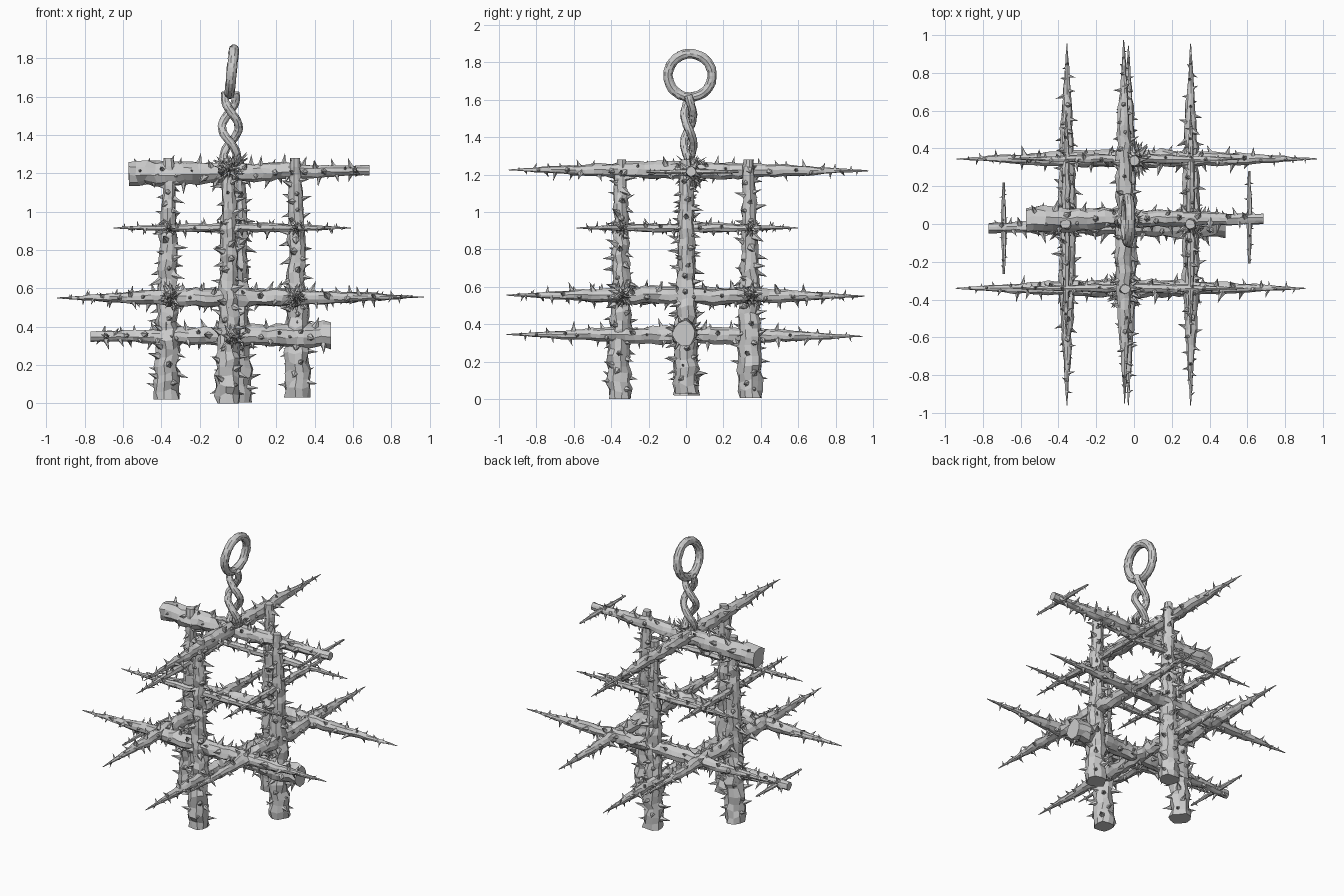
import bpy, bmesh, math, random
from mathutils import Vector

if "Cube" in bpy.data.objects:
    bpy.data.objects.remove(bpy.data.objects["Cube"])

random.seed(7)


def finish(name, bm):
    bmesh.ops.recalc_face_normals(bm, faces=bm.faces)
    me = bpy.data.meshes.new(name)
    bm.to_mesh(me)
    bm.free()
    ob = bpy.data.objects.new(name, me)
    bpy.context.collection.objects.link(ob)
    return ob


def frame(d):
    u = d.orthogonal().normalized()
    return u, d.cross(u)


def skin(bm, rings, closed=False):
    # bridge a list of vertex rings, capping the ends
    n = len(rings[0])
    pairs = list(zip(rings, rings[1:]))
    if closed:
        pairs.append((rings[-1], rings[0]))
    else:
        bm.faces.new(rings[0][::-1])
        bm.faces.new(rings[-1])
    for a, b in pairs:
        for i in range(n):
            bm.faces.new((a[i], a[(i + 1) % n], b[(i + 1) % n], b[i]))


def lookup(profile, t):
    for (t0, r0), (t1, r1) in zip(profile, profile[1:]):
        if t <= t1:
            return r0 + (r1 - r0) * (t - t0) / (t1 - t0)
    return profile[-1][1]


def thorn(bm, pos, d, size, base):
    # flared base narrowing to a sharp tip
    u, v = frame(d)
    rings = []
    for h, r in ((-0.25, 1.0), (0.3, 0.42)):
        rings.append([bm.verts.new(pos + d * size * h + (u * math.cos(a) + v * math.sin(a)) * base * r)
                      for a in (k * math.tau / 5 for k in range(5))])
    tip = bm.verts.new(pos + d * size)
    skin_a, skin_b = rings
    for i in range(5):
        j = (i + 1) % 5
        bm.faces.new((skin_a[i], skin_a[j], skin_b[j], skin_b[i]))
        bm.faces.new((skin_b[i], skin_b[j], tip))


def branch(name, p0, p1, profile, thorns, size, sides=9):
    # lumpy tapering stick covered with thorns
    bm = bmesh.new()
    p0, p1 = Vector(p0), Vector(p1)
    axis = p1 - p0
    d = axis.normalized()
    u, v = frame(d)
    count = max(8, int(axis.length / 0.045))
    rings = []
    for k in range(count + 1):
        t = k / count
        r = lookup(profile, t)
        end = k in (0, count)
        wob = 0 if end else r * 0.12
        c = p0 + axis * t + u * random.uniform(-wob, wob) + v * random.uniform(-wob, wob)
        ring = []
        for i in range(sides):
            a = math.tau * i / sides
            q = r * random.uniform(0.85, 1.2)
            s = 0 if end else random.uniform(-0.012, 0.012)
            ring.append(bm.verts.new(c + (u * math.cos(a) + v * math.sin(a)) * q + d * s))
        rings.append(ring)
    skin(bm, rings)
    for k in range(thorns):
        t = 0.03 + 0.94 * (k + random.random()) / thorns
        r = lookup(profile, t)
        a = k * 2.4 + random.uniform(-0.5, 0.5)
        out = u * math.cos(a) + v * math.sin(a)
        way = (out + d * random.uniform(-0.45, 0.45)).normalized()
        s = size * random.uniform(0.6, 1.2) * min(1, 0.45 + r / 0.06)
        thorn(bm, p0 + axis * t + out * r * 0.92, way, s, min(s * 0.42, r * 0.6 + 0.005))
    return finish(name, bm)


def tube(name, pts, r, closed=False, sides=10):
    # slightly bumpy tube along a path
    bm = bmesh.new()
    rings = []
    n = len(pts)
    for k, p in enumerate(pts):
        nxt = pts[(k + 1) % n] if closed else pts[min(k + 1, n - 1)]
        prv = pts[k - 1] if closed else pts[max(k - 1, 0)]
        d = (nxt - prv).normalized()
        u = Vector((1, 0, 0)) if closed else Vector((0, 1, 0))
        u = (u - d * u.dot(d)).normalized()
        v = d.cross(u)
        rings.append([bm.verts.new(p + (u * math.cos(a) + v * math.sin(a)) * r * random.uniform(0.92, 1.1))
                      for a in (i * math.tau / sides for i in range(sides))])
    skin(bm, rings, closed)
    return finish(name, bm)


# four upright posts
post = [(0, 0.064), (0.25, 0.058), (0.6, 0.045), (0.85, 0.036), (1, 0.026)]
for name, x, y, z in (("post_front", -0.05, -0.355, 0), ("post_back", 0.005, 0.345, 0.005),
                      ("post_left", -0.375, 0, 0.02), ("post_right", 0.31, 0, 0.03)):
    branch(name, (x, y, z), (x * 0.96, y * 0.97, 1.28), post, 62, 0.058, 10)

# double pointed branches
spike = [(0, 0.002), (0.1, 0.015), (0.22, 0.031), (0.38, 0.044), (0.6, 0.044),
         (0.78, 0.031), (0.9, 0.015), (1, 0.002)]
thin = [(0, 0.002), (0.15, 0.013), (0.35, 0.022), (0.65, 0.024), (0.85, 0.013), (1, 0.002)]

# lower grid of four long spikes
for y, a, b in ((-0.34, -0.945, 0.91), (0.345, -0.94, 0.97)):
    branch("long_spike_side", (a, y, 0.55), (b, y, 0.555), spike, 62, 0.05)
for x in (-0.355, 0.30):
    branch("long_spike_deep", (x, -0.96, 0.555), (x, 0.955, 0.55), spike, 62, 0.05)

# upper grid of four short spikes
for y in (-0.34, 0.345):
    branch("short_spike_side", (-0.65, y, 0.915), (0.59, y, 0.915), thin, 44, 0.045, 7)
for x in (-0.36, 0.30):
    branch("short_spike_deep", (x, -0.585, 0.915), (x, 0.6, 0.915), thin, 44, 0.045, 7)

# single deep spikes in the top and bottom tiers
branch("top_spike", (-0.05, -0.95, 1.225), (-0.055, 0.975, 1.22), spike, 62, 0.05)
branch("bottom_spike", (-0.03, -0.96, 0.345), (-0.03, 0.945, 0.335), spike, 62, 0.05)

# blunt logs that taper toward a small crosspiece
log = [(0, 0.064), (0.3, 0.054), (0.6, 0.042), (0.9, 0.027), (1, 0.026)]
branch("top_log", (-0.57, 0.025, 1.20), (0.685, 0.03, 1.215), log, 58, 0.055, 10)
branch("bottom_log", (0.485, -0.01, 0.355), (-0.77, -0.02, 0.35), log, 58, 0.055, 10)
twig = [(0, 0.006), (0.3, 0.012), (0.5, 0.015), (0.7, 0.012), (1, 0.006)]
branch("top_crosspiece", (0.61, -0.21, 1.215), (0.61, 0.28, 1.215), twig, 18, 0.03, 6)
branch("bottom_crosspiece", (-0.69, -0.265, 0.35), (-0.69, 0.22, 0.35), twig, 18, 0.03, 6)

# knot of thorns where the hanger meets the top tier
knot = bmesh.new()
for k in range(22):
    a = k * 2.4
    way = Vector((math.cos(a), math.sin(a), random.uniform(0.1, 1.3))).normalized()
    thorn(knot, Vector((-0.02, 0.02, 1.235)) + way * 0.03, way, random.uniform(0.05, 0.085), 0.014)
finish("thorn_knot", knot)

# two twisted strands
for side in (0, math.pi):
    pts = []
    for k in range(37):
        t = k / 36
        z = 1.62 - 0.4 * t
        a = side + math.pi / 2 + (1.525 - z) / 0.165 * math.pi
        w = 0.6 + 0.4 * math.sin(math.pi * t)
        pts.append(Vector((-0.04 + 0.044 * w * math.cos(a), 0.015 + 0.026 * w * math.sin(a), z)))
    tube("twisted_strand", pts, 0.022)

# hanging ring, leaning slightly sideways
ring = []
for k in range(40):
    a = math.tau * k / 40
    ring.append(Vector((-0.033 + 0.012 * math.sin(a), 0.022 + 0.118 * math.cos(a), 1.73 + 0.116 * math.sin(a))))
tube("hanging_ring", ring, 0.026, closed=True)
